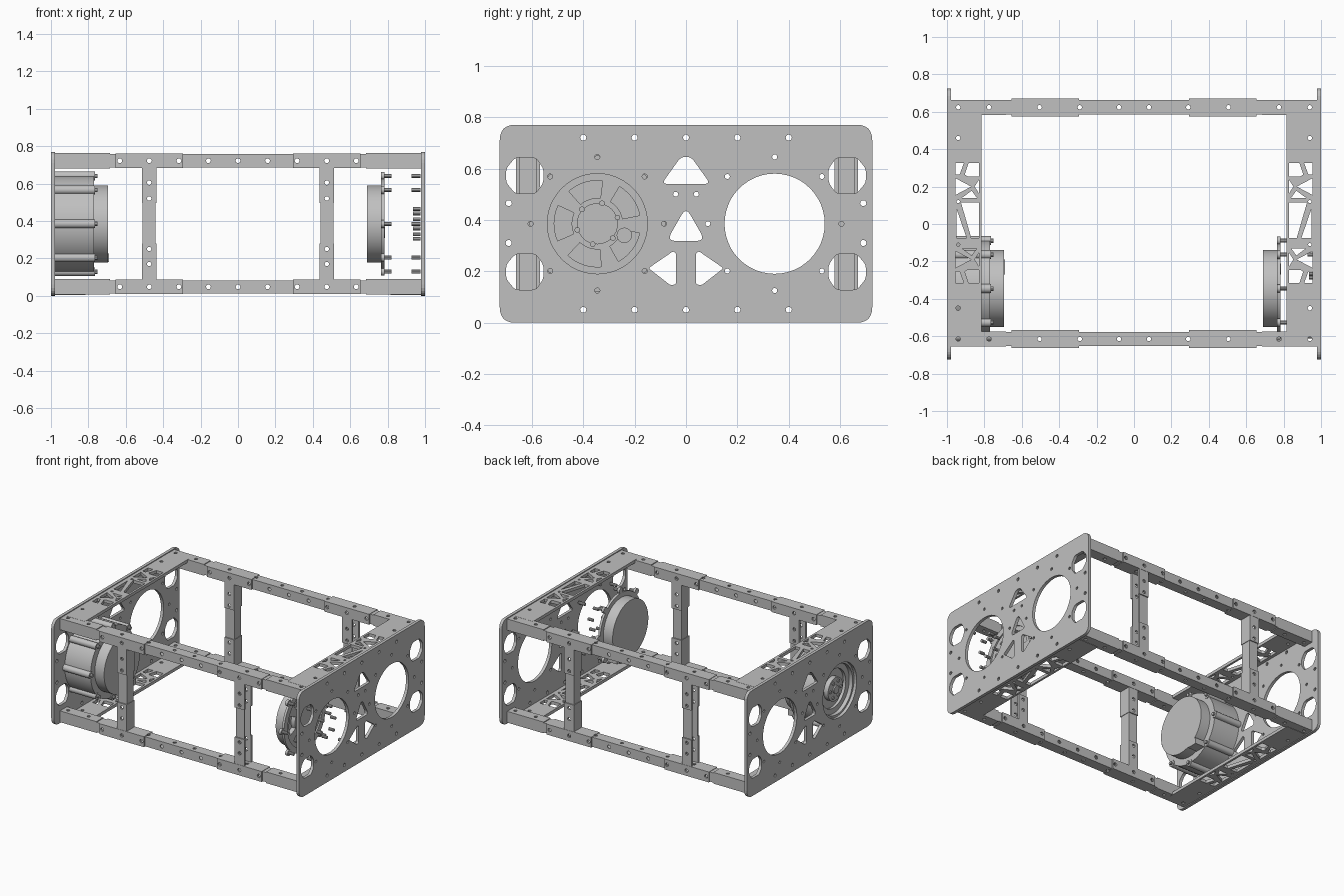
import bpy, bmesh
from math import sin, cos, pi, tau
from mathutils import Vector

cube = bpy.data.objects.get("Cube")
if cube:
    bpy.data.objects.remove(cube)

metal = bpy.data.materials.new("brushed_grey")
metal.use_nodes = True
GREY = (0.53, 0.53, 0.53, 1)
metal.diffuse_color = GREY
metal.node_tree.nodes["Principled BSDF"].inputs["Base Color"].default_value = GREY

MID = 0.385      # mid height of the frame
MOTOR_Y = -0.345


# Helpers: 2D outlines extruded along one axis
def circle(a, b, r, n=16):
    return [(a + r * cos(tau * i / n), b + r * sin(tau * i / n)) for i in range(n)]


def rect(a0, b0, a1, b1):
    return [(a0, b0), (a1, b0), (a1, b1), (a0, b1)]


def rounded(points, radius, n=4):
    pts, out = [Vector(p) for p in points], []
    for i, p in enumerate(pts):
        before, after = pts[i - 1] - p, pts[(i + 1) % len(pts)] - p
        r = min(radius, 0.45 * before.length, 0.45 * after.length)
        s, e = p + before.normalized() * r, p + after.normalized() * r
        for k in range(n + 1):
            t = k / n
            out.append(tuple(s * (1 - t) ** 2 + p * 2 * t * (1 - t) + e * t * t))
    return out


def flip(shape, a=1, b=1, offset=0):
    return [(p * a, q * b + offset) for p, q in shape]


def prisms(name, shapes, axis, lo, hi):
    place = {"x": lambda a, b, h: (h, a, b), "y": lambda a, b, h: (a, h, b),
             "z": lambda a, b, h: (a, b, h)}[axis]
    bm = bmesh.new()
    for shape in shapes:
        low = [bm.verts.new(place(a, b, lo)) for a, b in shape]
        top = [bm.verts.new(place(a, b, hi)) for a, b in shape]
        bm.faces.new(low)
        bm.faces.new(top)
        for i in range(len(shape)):
            j = (i + 1) % len(shape)
            bm.faces.new((low[i], low[j], top[j], top[i]))
    bmesh.ops.recalc_face_normals(bm, faces=bm.faces)
    mesh = bpy.data.meshes.new(name)
    bm.to_mesh(mesh)
    bm.free()
    mesh.materials.append(metal)
    obj = bpy.data.objects.new(name, mesh)
    bpy.context.collection.objects.link(obj)
    return obj


def cut(obj, shapes, axis, lo, hi):
    cutter = prisms("cutter", shapes, axis, lo, hi)
    mod = obj.modifiers.new("holes", "BOOLEAN")
    mod.operation, mod.object, mod.solver = "DIFFERENCE", cutter, "EXACT"
    mod.use_self = True
    graph = bpy.context.evaluated_depsgraph_get()
    mesh = bpy.data.meshes.new_from_object(obj.evaluated_get(graph))
    obj.modifiers.clear()
    obj.data = mesh
    bpy.data.objects.remove(cutter)
    return obj


def smooth(obj):
    bpy.ops.object.select_all(action="DESELECT")
    obj.select_set(True)
    bpy.context.view_layer.objects.active = obj
    bpy.ops.object.shade_smooth_by_angle(angle=0.6)
    return obj


def ring(r, n, y=MOTOR_Y, turn=0.0):
    return [(y + r * cos(tau * i / n + turn), MID + r * sin(tau * i / n + turn)) for i in range(n)]


# Side plates with motor openings, windows, triangles and bolt holes
octagon = rounded([(0.585, 0.642), (0.665, 0.642), (0.7, 0.6), (0.7, 0.545),
                   (0.665, 0.503), (0.585, 0.503), (0.555, 0.545), (0.555, 0.6)], 0.015)
low_window = [(a, 2 * MID - b) for a, b in octagon]
corner_tri = rounded([(-0.146, 0.212), (-0.05, 0.278), (-0.038, 0.27),
                      (-0.038, 0.15), (-0.06, 0.145)], 0.01)
plate_holes = [octagon, flip(octagon, -1), low_window, flip(low_window, -1),
               corner_tri, flip(corner_tri, -1),
               rounded([(-0.095, 0.54), (0.095, 0.54), (0.02, 0.645), (-0.02, 0.645)], 0.022),
               rounded([(-0.075, 0.318), (0.075, 0.318), (0, 0.45)], 0.035)]
for z in (0.05, 0.72):
    plate_holes += [circle(y, z, 0.012, 10) for y in (-0.4, -0.2, 0, 0.2, 0.4)]
for s in (-1, 1):
    plate_holes += [circle(s * 0.69, z, 0.012, 10) for z in (0.31, 0.465)]
    plate_holes += [circle(s * 0.04, 0.5, 0.01, 10), circle(s * 0.345, MID, 0.195, 48)]
    plate_holes += [circle(a, b, 0.01, 10) for a, b in ring(0.26, 8, s * 0.345)]
outline = rounded(rect(-0.725, 0, 0.725, 0.77), 0.06, 6)
for side, s in (("left", 1), ("right", -1)):
    plate = prisms(side + "_side_plate", [outline], "x", s * 0.978, s)
    cut(plate, plate_holes, "x", s * 0.95, s * 1.03)

# Lattice rails along the sides, at top and bottom
lattice = [[(0.83, 0.325), (0.885, 0.325), (0.905, 0.265), (0.89, 0.255), (0.83, 0.255)],
           [(0.91, 0.325), (0.955, 0.325), (0.955, 0.265), (0.932, 0.265)],
           [(0.955, 0.245), (0.955, 0.155), (0.87, 0.2)],
           [(0.83, 0.235), (0.83, 0.165), (0.852, 0.2)],
           [(0.84, 0.14), (0.92, 0.14), (0.868, 0.178)]]
lattice += [flip(t, 1, -1, 0.01) for t in lattice]
lattice += [[(0.83, 0.115), (0.925, 0.115), (0.87, -0.075), (0.83, -0.075)],
            [(0.95, 0.085), (0.95, -0.075), (0.895, -0.075)]]
lattice += [circle(0.94, y, 0.012, 10) for y in (-0.45, 0.46)]
lattice += [circle(0.94, y, 0.009, 10) for y in (-0.11, 0.12)]
for side, s in (("left", 1), ("right", -1)):
    for level, z in (("top", 0.742), ("bottom", 0.005)):
        rail = prisms(f"{side}_{level}_rail", [rect(s * 0.815, -0.6, s * 0.98, 0.6)], "z", z, z + 0.022)
        cut(rail, [flip(t, s) for t in lattice], "z", z - 0.05, z + 0.07)

# Front and back hollow beams, joint sleeves and channel uprights
face_x = [i * 0.158 for i in range(-4, 5)]
top_x = [s * x for s in (-1, 1) for x in (0.08, 0.29, 0.505, 0.775, 0.94)]


def drill(obj, y, z):
    cut(obj, [rect(y - 0.031, z - 0.029, y + 0.031, z + 0.029)], "x", -1.1, 1.1)
    cut(obj, [circle(x, z, 0.013, 10) for x in face_x], "y", y - 0.08, y + 0.08)
    cut(obj, [circle(x, y, 0.012, 10) for x in top_x], "z", z - 0.08, z + 0.08)


for end, y in (("front", -0.615), ("back", 0.624)):
    for level, d in (("top", 1), ("bottom", -1)):
        z = MID + d * 0.337
        tag = f"{end}_{level}_"
        drill(prisms(tag + "beam", [rect(-0.69, z - 0.035, 0.69, z + 0.035)], "y", y - 0.038, y + 0.038), y, z)
        for s in (-1, 1):
            side = "left_" if s > 0 else "right_"
            drill(prisms(tag + side + "beam_end", [rect(s * 0.685, z - 0.041, s * 0.98, z + 0.041)],
                         "y", y - 0.04, y + 0.04), y, z)
            drill(prisms(tag + side + "sleeve", [rect(s * 0.295, z - 0.038, s * 0.655, z + 0.038)],
                         "y", y - 0.048, y + 0.048), y, z)
    for s in (-1, 1):
        side = "left_" if s > 0 else "right_"
        x = s * 0.475
        holes = [circle(x, h, 0.012, 10) for h in (0.17, 0.25, 0.52, 0.605)]
        channel = [rect(s * 0.446, y - 0.031, s * 0.6, y + 0.031)]
        post = prisms(f"{end}_{side}upright", [rect(x - 0.035, 0.082, x + 0.035, 0.688)], "y", y - 0.038, y + 0.038)
        cut(cut(post, channel, "z", 0, 0.8), holes, "y", y - 0.08, y + 0.08)
        for level, z0, z1 in (("top", 0.495, 0.688), ("bottom", 0.082, 0.28)):
            sleeve = prisms(f"{end}_{side}{level}_upright_sleeve", [rect(x - 0.039, z0, x + 0.039, z1)],
                            "y", y - 0.046, y + 0.046)
            cut(cut(sleeve, channel, "z", 0, 0.8), holes, "y", y - 0.08, y + 0.08)

# Right motor: ribbed housing with a stepped recess, and a cover drum
bolts = ring(0.256, 8)
housing = prisms("right_motor_housing", [circle(MOTOR_Y, MID, 0.255, 64)], "x", -0.978, -0.77)
cut(housing, [circle(MOTOR_Y, MID, 0.18, 48)], "x", -1, -0.95)
cut(housing, [circle(MOTOR_Y, MID, 0.14, 48)], "x", -1, -0.93)
smooth(housing)
smooth(prisms("right_motor_hub", [circle(MOTOR_Y, MID, 0.085, 32)], "x", -0.965, -0.92))
smooth(prisms("right_motor_axle", [circle(MOTOR_Y, MID, 0.03, 20)], "x", -0.975, -0.92))
smooth(prisms("right_motor_hub_bolts", [circle(a, b, 0.012, 10) for a, b in ring(0.06, 6)], "x", -0.972, -0.92))
smooth(prisms("right_motor_bosses", [circle(a, b, 0.024, 14) for a, b in bolts], "x", -0.978, -0.765))
smooth(prisms("right_motor_bolts", [circle(a, b, 0.012, 10) for a, b in bolts], "x", -0.77, -0.75))
smooth(prisms("right_motor_cover", [circle(MOTOR_Y, MID, 0.206, 64)], "x", -0.78, -0.695))

# Left motor: drum with kidney pockets, lobed flange, studs and loose bolts
drum = prisms("left_motor_drum", [circle(MOTOR_Y, MID, 0.206, 64)], "x", 0.69, 0.772)


def kidney(mid, half=0.42, r0=0.1, r1=0.168):
    arc = [mid + half * (k / 4 - 1) for k in range(9)]
    return ([(MOTOR_Y + r1 * cos(t), MID + r1 * sin(t)) for t in arc]
            + [(MOTOR_Y + r0 * cos(t), MID + r0 * sin(t)) for t in reversed(arc)])


cut(drum, [kidney(pi / 2 + tau * i / 5 + 0.3) for i in range(5)], "x", 0.74, 0.8)
smooth(drum)
flange = prisms("left_motor_flange", [circle(MOTOR_Y, MID, 0.24, 64)], "x", 0.765, 0.782)
smooth(cut(flange, [circle(MOTOR_Y, MID, 0.198, 48)], "x", 0.7, 0.85))
smooth(prisms("left_motor_lobes", [circle(a, b, 0.022, 14) for a, b in bolts], "x", 0.764, 0.783))
smooth(prisms("left_motor_studs", [circle(a, b, 0.011, 10) for a, b in bolts], "x", 0.775, 0.82))
smooth(prisms("left_motor_hub", [circle(MOTOR_Y, MID, 0.08, 32)], "x", 0.765, 0.778))
smooth(prisms("left_motor_sensor", [circle(-0.24, 0.34, 0.03, 20)], "x", 0.765, 0.785))
smooth(prisms("left_plate_bolts", [circle(a, b, 0.011, 10) for a, b in bolts], "x", 0.928, 0.975))
smooth(prisms("left_hub_bolts", [circle(a, b, 0.011, 10) for a, b in ring(0.082, 6, turn=0.3)], "x", 0.935, 0.975))

# Small cable blocks on the underside of both motors
for side, s in (("left", 1), ("right", -1)):
    prisms(side + "_motor_cable_block", [rect(-0.27, 0.182, -0.19, 0.225)], "x", s * 0.69, s * 0.765)
